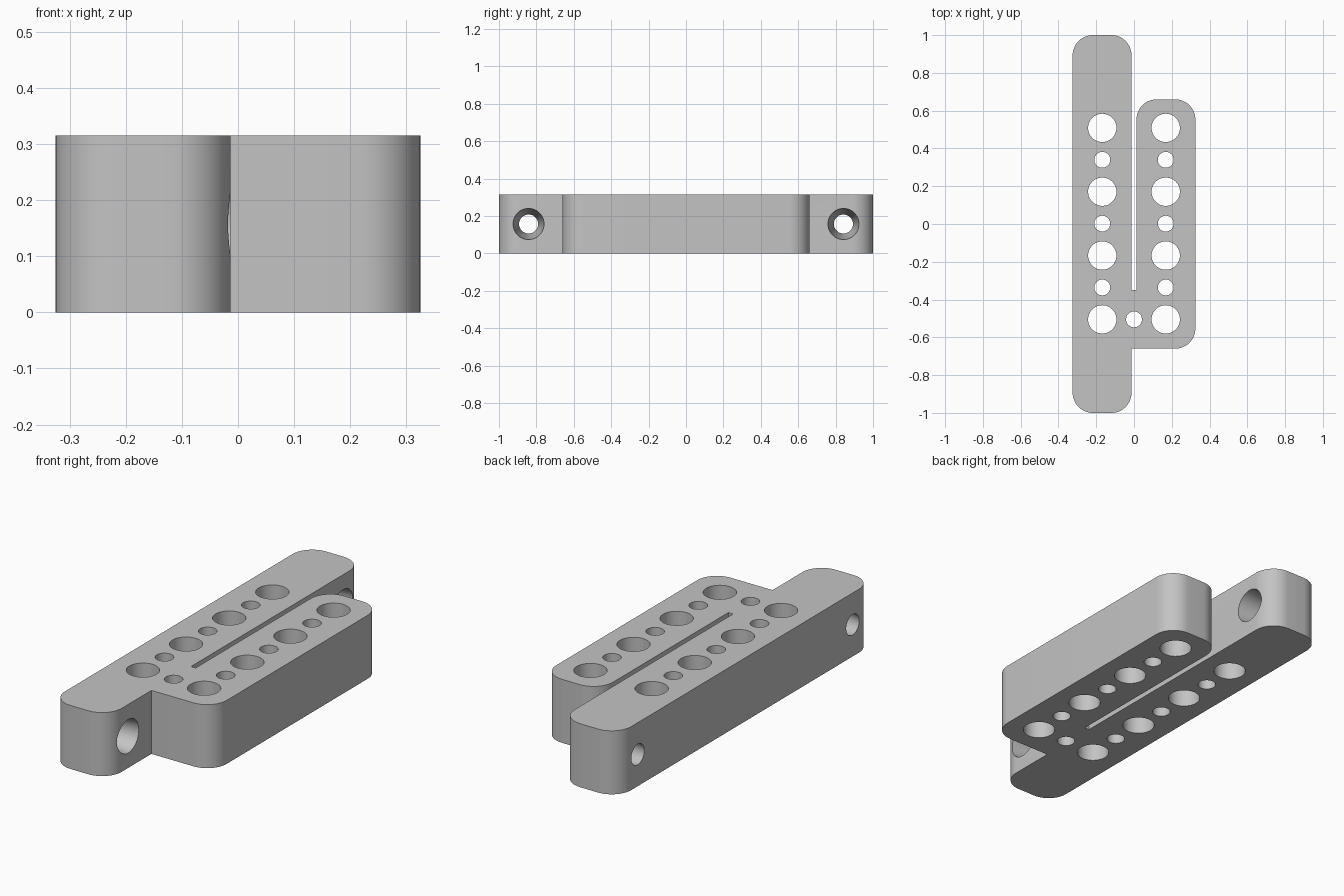
import bpy, bmesh
from math import radians, cos, sin
from mathutils import Matrix

if "Cube" in bpy.data.objects:
    bpy.data.objects.remove(bpy.data.objects["Cube"])

HEIGHT, EDGE, FILLET, GAP = 0.315, 0.325, 0.107, 0.013
LONG, SHORT = 1.0, 0.66

gray = bpy.data.materials.new("plain_gray")
gray.use_nodes = True
gray.diffuse_color = (0.55, 0.55, 0.55, 1)
gray.node_tree.nodes["Principled BSDF"].inputs["Base Color"].default_value = gray.diffuse_color


def finish(bm, name):
    bmesh.ops.recalc_face_normals(bm, faces=bm.faces)
    mesh = bpy.data.meshes.new(name)
    bm.to_mesh(mesh)
    bm.free()
    mesh.materials.append(gray)
    obj = bpy.data.objects.new(name, mesh)
    bpy.context.collection.objects.link(obj)
    return obj


def corner(x, y, sx, sy, start, steps=12):
    """Counter-clockwise fillet inside the outer corner (x, y)."""
    cx, cy = x - sx * FILLET, y - sy * FILLET
    angles = [radians(start + 90 * i / steps) for i in range(steps + 1)]
    return [(cx + FILLET * cos(a), cy + FILLET * sin(a)) for a in angles]


# Outline of two parallel bars joined near the front by a bridge
outline = (
    corner(-EDGE, -LONG, -1, -1, 180) + corner(-GAP, -LONG, 1, -1, 270)
    + [(-GAP, -SHORT)]
    + corner(EDGE, -SHORT, 1, -1, 270) + corner(EDGE, SHORT, 1, 1, 0)
    + corner(GAP, SHORT, -1, 1, 90)
    + [(GAP, -0.35), (-GAP, -0.35)]
    + corner(-GAP, LONG, 1, 1, 0) + corner(-EDGE, LONG, -1, 1, 90)
)
bm = bmesh.new()
base = bm.faces.new([bm.verts.new((x, y, 0)) for x, y in outline])
top = bmesh.ops.extrude_face_region(bm, geom=[base])["geom"]
bmesh.ops.translate(bm, vec=(0, 0, HEIGHT), verts=[v for v in top if isinstance(v, bmesh.types.BMVert)])
block = finish(bm, "mounting_block")

# Vertical holes, alternating large and small along both bars
cut = bmesh.new()


def hole(matrix, r1, r2, depth):
    bmesh.ops.create_cone(cut, cap_ends=True, segments=48, radius1=r1, radius2=r2,
                          depth=depth, matrix=matrix)


def vertical_hole(x, y, r):
    hole(Matrix.Translation((x, y, HEIGHT / 2)), r, r, 0.5)


for x in (-0.168, 0.168):
    for i in range(7):
        vertical_hole(x, -0.505 + i * 0.169, 0.042 if i % 2 else 0.075)
vertical_hole(0, -0.505, 0.042)

# Tapered cross holes through the ends of the long bar, wide on the inner side
for y in (-0.842, 0.842):
    m = Matrix.Translation((-0.169, y, HEIGHT / 2)) @ Matrix.Rotation(radians(90), 4, "Y")
    hole(m, 0.05, 0.084, 0.33)
cutter = finish(cut, "hole_cutter")
cutter.hide_render = True
cutter.hide_viewport = True

drill = block.modifiers.new("holes", "BOOLEAN")
drill.operation = "DIFFERENCE"
drill.solver = "EXACT"
drill.object = cutter

# Apply the drilling, then drop the cutter
depsgraph = bpy.context.evaluated_depsgraph_get()
drilled = bpy.data.meshes.new_from_object(block.evaluated_get(depsgraph))
block.modifiers.clear()
block.data = drilled
bpy.data.objects.remove(cutter)

bpy.ops.object.select_all(action="DESELECT")
block.select_set(True)
bpy.context.view_layer.objects.active = block
bpy.ops.object.shade_smooth_by_angle(angle=radians(30))
